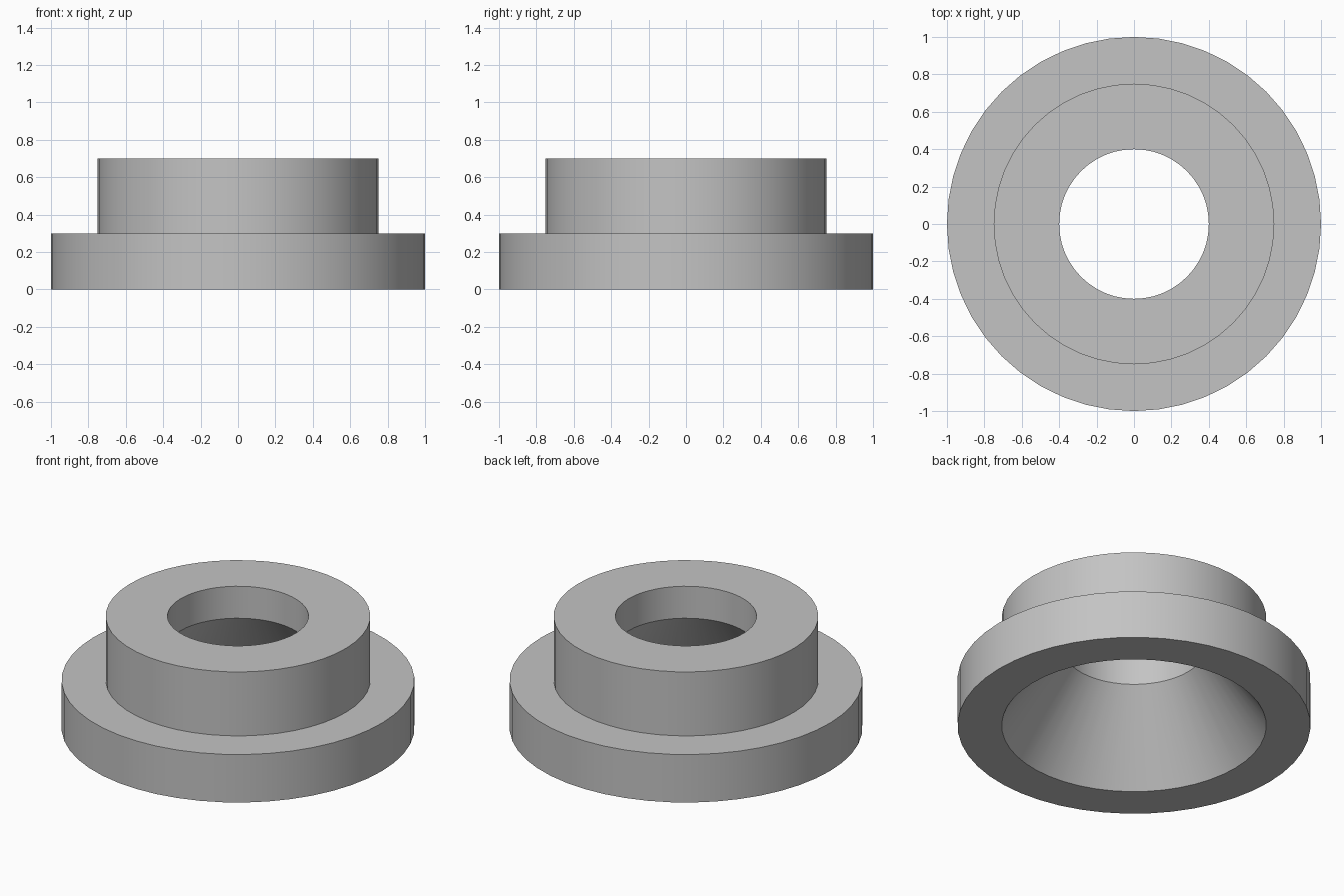
import bpy
import bmesh
from math import radians, tau
from mathutils import Matrix, Vector

cube = bpy.data.objects.get("Cube")
if cube:
    bpy.data.objects.remove(cube, do_unlink=True)

SEGMENTS = 48

# Plain grey finish
grey = bpy.data.materials.new("plain_grey")
grey.use_nodes = True
colour = (0.55, 0.55, 0.55, 1)
grey.diffuse_color = colour
grey.node_tree.nodes["Principled BSDF"].inputs["Base Color"].default_value = colour


def lathe(name, profile):
    """Revolve a closed (radius, height) profile around the z axis."""
    bm = bmesh.new()
    rings = []
    for i in range(SEGMENTS):
        turn = Matrix.Rotation(tau * i / SEGMENTS, 3, "Z")
        rings.append([bm.verts.new(turn @ Vector((r, 0, z))) for r, z in profile])
    for i, ring in enumerate(rings):
        following = rings[(i + 1) % SEGMENTS]
        for j in range(len(profile)):
            k = (j + 1) % len(profile)
            bm.faces.new((ring[j], following[j], following[k], ring[k]))
    bmesh.ops.recalc_face_normals(bm, faces=bm.faces)
    mesh = bpy.data.meshes.new(name)
    bm.to_mesh(mesh)
    bm.free()
    mesh.materials.append(grey)
    obj = bpy.data.objects.new(name, mesh)
    bpy.context.collection.objects.link(obj)
    bpy.ops.object.select_all(action="DESELECT")
    obj.select_set(True)
    bpy.context.view_layer.objects.active = obj
    bpy.ops.object.shade_smooth_by_angle(angle=radians(30))
    return obj


# Wide flange, raised collar, straight bore and conical underside opening
lathe("flanged_collar", [
    (0.75, 0), (1, 0), (1, 0.3), (0.75, 0.3),
    (0.75, 0.7), (0.4, 0.7), (0.4, 0.5),
])
